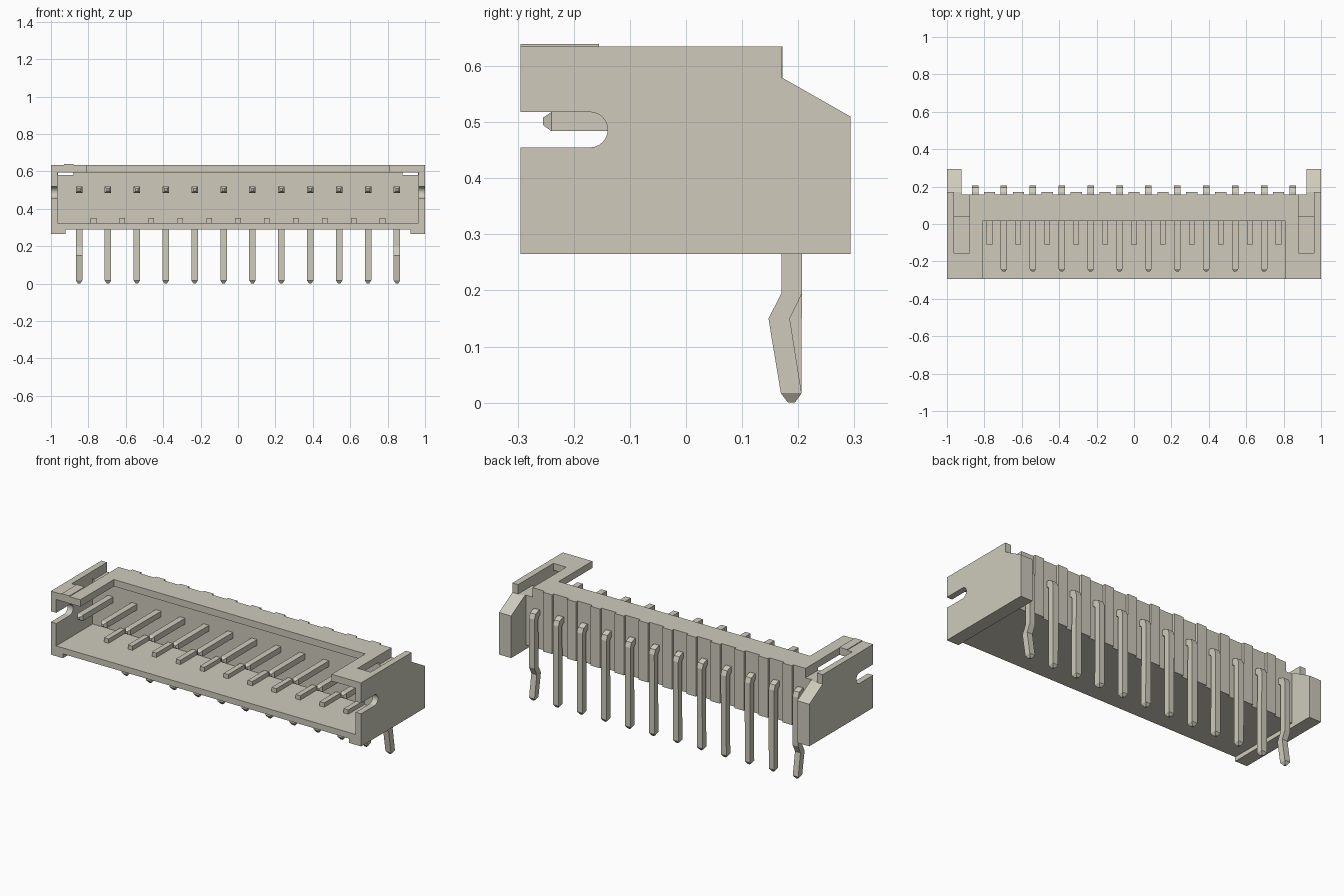
import bpy, bmesh, math
from mathutils import Vector

cube = bpy.data.objects.get("Cube")
if cube:
    bpy.data.objects.remove(cube, do_unlink=True)

PITCH, COUNT = 0.1545, 12
PIN_X = [(i - (COUNT - 1) / 2) * PITCH for i in range(COUNT)]
MID_X = [x + PITCH / 2 for x in PIN_X[:-1]]

beige = bpy.data.materials.new("warm beige")
beige.use_nodes = True
colour = (0.62, 0.6, 0.5, 1)
beige.diffuse_color = colour
beige.node_tree.nodes["Principled BSDF"].inputs["Base Color"].default_value = colour


def finish(name, bm):
    bmesh.ops.recalc_face_normals(bm, faces=bm.faces)
    mesh = bpy.data.meshes.new(name)
    bm.to_mesh(mesh)
    bm.free()
    mesh.materials.append(beige)
    obj = bpy.data.objects.new(name, mesh)
    bpy.context.collection.objects.link(obj)
    return obj


def side_prism(name, points, x0, x1):
    """Extrude a (y, z) outline along x."""
    bm = bmesh.new()
    face = bm.faces.new([bm.verts.new((x0, y, z)) for y, z in points])
    ext = bmesh.ops.extrude_face_region(bm, geom=[face])["geom"]
    moved = [g for g in ext if isinstance(g, bmesh.types.BMVert)]
    bmesh.ops.translate(bm, verts=moved, vec=(x1 - x0, 0, 0))
    return finish(name, bm)


def box(name, x, y, z):
    outline = [(y[0], z[0]), (y[1], z[0]), (y[1], z[1]), (y[0], z[1])]
    return side_prism(name, outline, *x)


def combine(obj, other, operation):
    mod = obj.modifiers.new(operation.lower(), "BOOLEAN")
    mod.operation, mod.solver, mod.object = operation, "EXACT", other
    bpy.context.view_layer.objects.active = obj
    bpy.ops.object.modifier_apply(modifier=mod.name)
    bpy.data.objects.remove(other, do_unlink=True)


# Housing: central block with a sloped wing at each end
housing = box("housing", (-0.95, 0.95), (-0.295, 0.157), (0.29, 0.635))
wing = [(-0.295, 0.265), (0.293, 0.265), (0.293, 0.51),
        (0.17, 0.58), (0.17, 0.635), (-0.295, 0.635)]
for s in (-1, 1):
    combine(housing, side_prism("end_block", wing, s * 0.922, s), "UNION")

# Mating cavity and the opening in the roof
combine(housing, box("cavity", (-0.965, 0.965), (-0.4, 0.04), (0.325, 0.595)), "DIFFERENCE")
combine(housing, box("roof_opening", (-0.81, 0.81), (-0.4, 0.015), (0.5, 0.7)), "DIFFERENCE")

# Corner slots in the roof
for s in (-1, 1):
    combine(housing, box("corner_slot", (s * 0.88, s * 0.963), (-0.155, 0.04), (0.55, 0.7)), "DIFFERENCE")
    combine(housing, box("corner_groove", (s * 0.88, s * 0.963), (0.03, 0.4), (0.58, 0.7)), "DIFFERENCE")

# Round-ended latch slot through both end walls
r, yc, zc = 0.0315, -0.171, 0.4865
slot = [(-0.4, zc - r)] + [
    (yc + r * math.cos(a), zc + r * math.sin(a))
    for a in (math.radians(-90 + 15 * i) for i in range(13))] + [(-0.4, zc + r)]
for s in (-1, 1):
    combine(housing, side_prism("latch_slot", slot, s * 0.95, s * 1.1), "DIFFERENCE")

# Ribs on the back wall and guide ribs on the cavity floor
for i, x in enumerate(MID_X):
    box(f"back_rib_{i + 1}", (x - 0.03, x + 0.03), (0.15, 0.172), (0.29, 0.635))
    box(f"floor_rib_{i + 1}", (x - 0.015, x + 0.015), (-0.11, 0.05), (0.315, 0.35))

# First-position mark on the roof
box("position_mark", (-0.93, -0.88), (-0.295, -0.155), (0.63, 0.639))


def pin(name, x, path, w=0.0175):
    """Sweep a square section along paired (upper/outer, lower/inner) points, with tapered tips."""
    bm = bmesh.new()
    rings = []
    for outer, inner, half in path:
        rings.append([bm.verts.new((x + dx, y, z)) for dx, (y, z) in
                      ((-half, outer), (half, outer), (half, inner), (-half, inner))])
    for a, b in zip(rings, rings[1:]):
        for i in range(4):
            j = (i + 1) % 4
            bm.faces.new((a[i], a[j], b[j], b[i]))
    bm.faces.new(rings[0])
    bm.faces.new(rings[-1])
    return finish(name, bm)


W, TIP = 0.0175, 0.006
start = [((-0.255, 0.508), (-0.255, 0.495), TIP), ((-0.24, 0.518), (-0.24, 0.484), W),
         ((0.17, 0.518), (0.16, 0.484), W)]
bend = [((0.196, 0.507), (0.168, 0.48), W), ((0.207, 0.48), (0.172, 0.47), W)]
kink = [((0.207, 0.195), (0.17, 0.195), W), ((0.185, 0.15), (0.147, 0.15), W)]
end = [((0.206, 0.017), (0.169, 0.017), W), ((0.194, 0), (0.182, 0), TIP)]

# Bent contact pins; the outermost pair is kinked for retention
for i, x in enumerate(PIN_X):
    middle = kink if i in (0, COUNT - 1) else []
    pin(f"contact_pin_{i + 1}", x, start + bend + middle + end)
